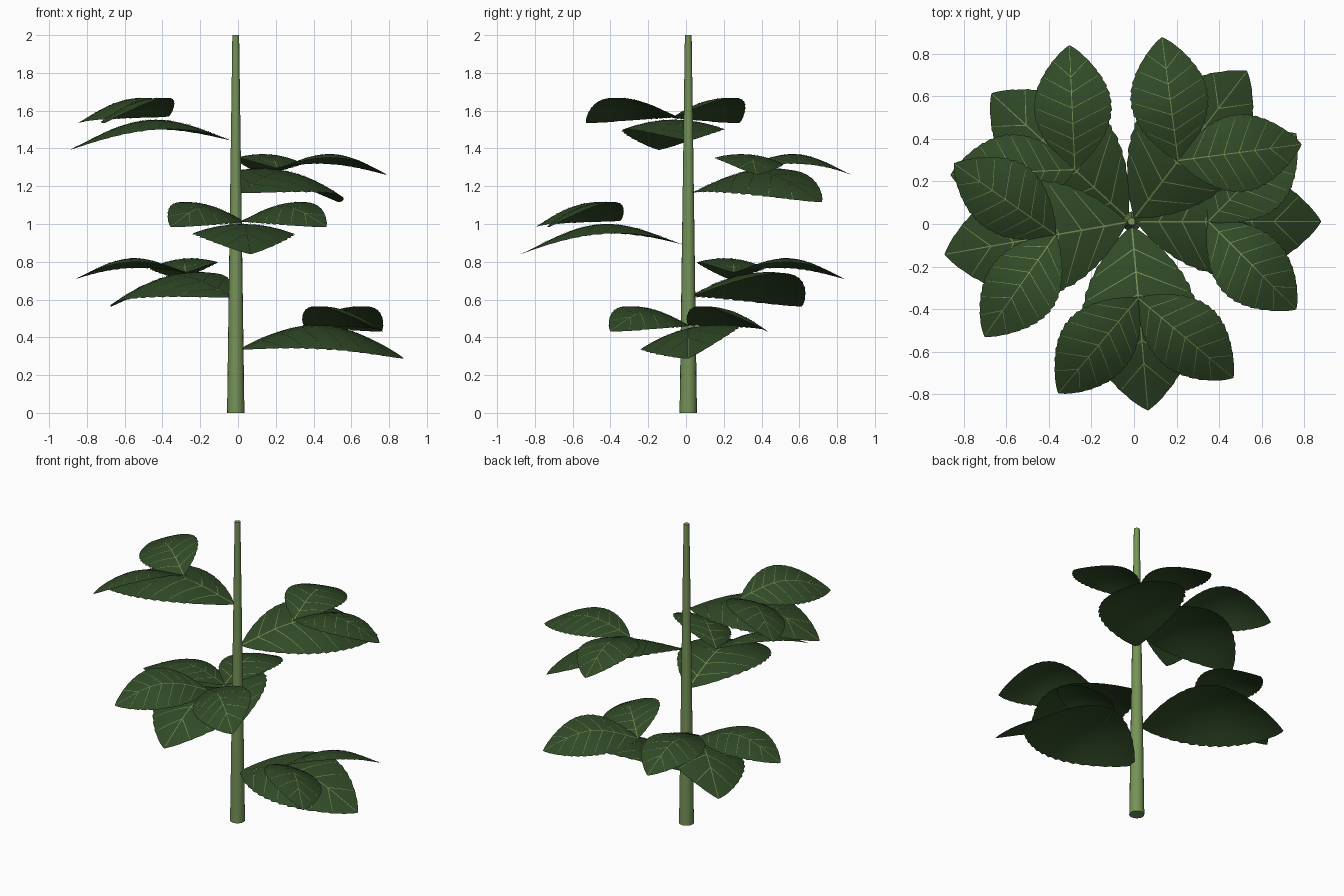
import bpy, bmesh, math
from mathutils import Vector, Matrix

if "Cube" in bpy.data.objects:
    bpy.data.objects.remove(bpy.data.objects["Cube"])


def material(name, rgb):
    m = bpy.data.materials.new(name)
    m.diffuse_color = (*rgb, 1)
    m.use_nodes = True
    m.node_tree.nodes["Principled BSDF"].inputs["Base Color"].default_value = m.diffuse_color
    return m


STEM = material("stem green", (0.18, 0.29, 0.095))
LEAF = material("leaf green", (0.03, 0.068, 0.02))
VEIN = material("vein green", (0.20, 0.27, 0.09))
CX, CY = -0.012, 0.012
LENGTH, HALF = 0.865, 0.268


def half_width(s):
    return HALF * max(0.0, math.sin(math.pi * s)) ** 0.8


def surface(s, y, roll, lift=0.0):
    # arched midrib, drooping sides, blade rolled about the midrib
    h = 0.11 * math.sin(math.pi * s ** 1.1 / 0.87)
    d = -0.05 * (y / HALF) ** 2 + lift
    c, k = math.cos(roll), math.sin(roll)
    return Vector((s * LENGTH, y * c - d * k, h + y * k + d * c))


def leaf(name, base, azimuth, scale, roll):
    bm = bmesh.new()
    rows, half_cols, teeth = 60, 4, 15
    # serrated blade
    grid = []
    for i in range(rows + 1):
        s = i / rows
        tooth = 1 + 0.045 * ((1 - (s * teeth) % 1) - 0.5)
        w = max(half_width(s), 0.002) * tooth
        grid.append([bm.verts.new(surface(s, w * j / half_cols, roll))
                     for j in range(-half_cols, half_cols + 1)])
    for a, b in zip(grid, grid[1:]):
        for j in range(2 * half_cols):
            bm.faces.new((a[j], b[j], b[j + 1], a[j + 1]))

    # raised thin veins: a midrib and slanting side veins
    def vein(s0, s1, y1, width, steps):
        prev = None
        side = Vector((-y1, (s1 - s0) * LENGTH)).normalized() * width
        for i in range(steps + 1):
            t = i / steps
            s, y = s0 + (s1 - s0) * t, y1 * t
            f = 1 - 0.5 * t
            pair = [bm.verts.new(surface(min(1, max(0, s + q * f * side.x / LENGTH)),
                                         y + q * f * side.y, roll, 0.004))
                    for q in (-1, 1)]
            if prev:
                face = bm.faces.new((prev[0], pair[0], pair[1], prev[1]))
                face.material_index = 1
            prev = pair

    vein(0.0, 0.99, 0.0, 0.004, 20)
    for i in range(6):
        s0 = 0.12 + 0.125 * i
        s1 = s0 + 0.13
        for sign in (-1, 1):
            vein(s0, s1, sign * half_width(s1) * 0.93, 0.0025, 6)

    for f in bm.faces:
        f.smooth = True
    bm.transform(Matrix.Translation(base) @ Matrix.Rotation(azimuth, 4, 'Z')
                 @ Matrix.Scale(scale, 4))
    me = bpy.data.meshes.new(name)
    bm.to_mesh(me)
    bm.free()
    me.materials.append(LEAF)
    me.materials.append(VEIN)
    bpy.context.collection.objects.link(bpy.data.objects.new(name, me))


# tapered stem
bpy.ops.mesh.primitive_cone_add(vertices=16, radius1=0.046, radius2=0.018,
                                depth=2, location=(CX, CY, 1))
stem = bpy.context.object
stem.name = "stem"
stem.data.materials.append(STEM)
bpy.ops.object.shade_smooth_by_angle(angle=math.radians(40))

# three-part leaves spiralling up by the golden angle
# rolls in degrees (positive lifts the left edge): middle, right, left leaflet
ROLLS = [(13, -18, -18), (-14, -5, 5), (0, -18, 18), (13, -5, 5), (0, -18, 18)]
for n, rolls in enumerate(ROLLS):
    az = math.radians(137.5 * n)
    z = 0.338 + 0.276 * n
    out = Vector((math.cos(az), math.sin(az), 0))
    origin = Vector((CX, CY, z))
    mid, right, left = (math.radians(r) for r in rolls)
    leaf(f"middle_leaflet_{n + 1}", origin + out * 0.025, az, 1.0, mid)
    joint = origin + out * 0.36 + Vector((0, 0, 0.128))
    leaf(f"right_leaflet_{n + 1}", joint, az - math.pi / 4, 0.675, right)
    leaf(f"left_leaflet_{n + 1}", joint, az + math.pi / 4, 0.675, left)
